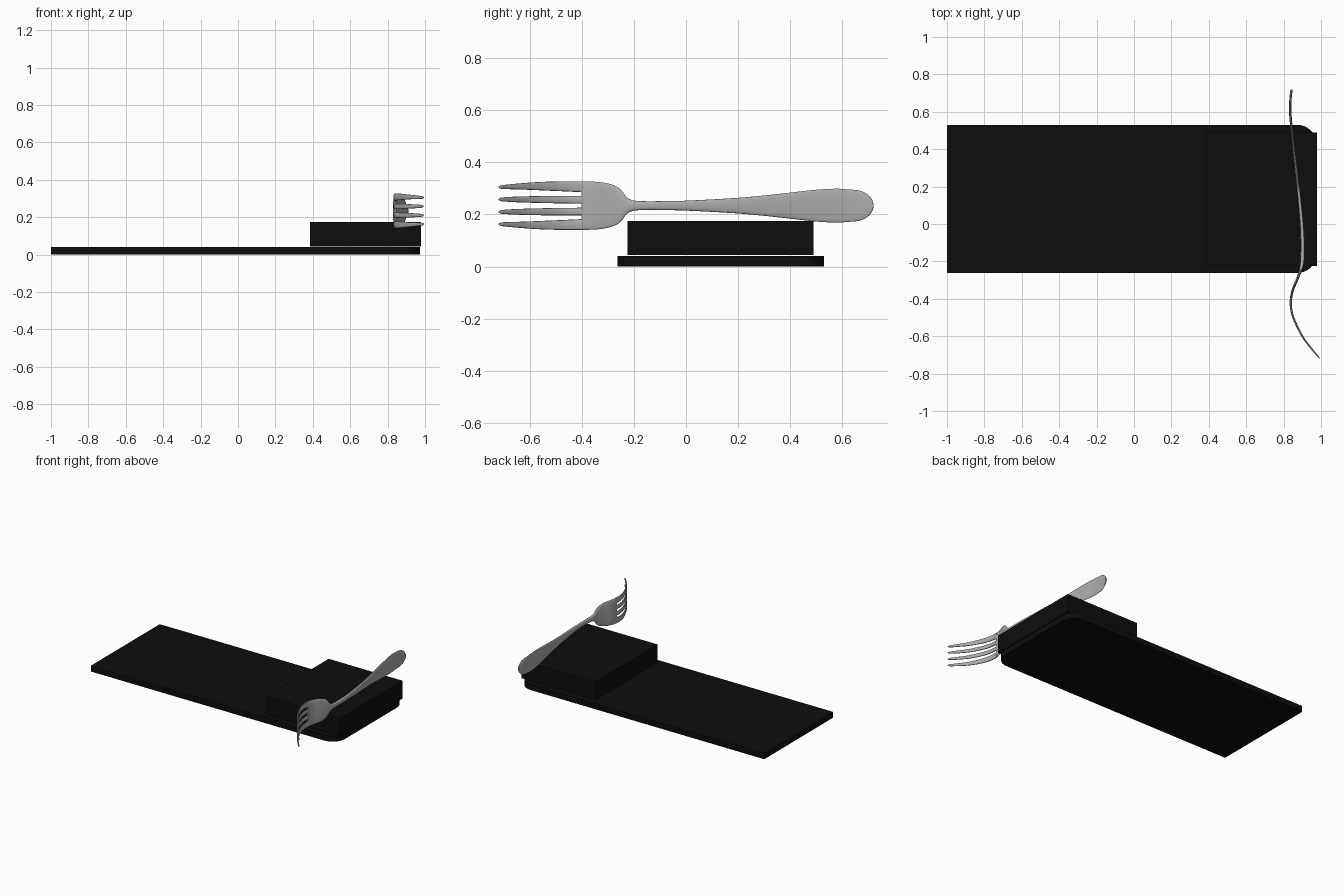
import bpy, bmesh, math
from mathutils import Vector

if "Cube" in bpy.data.objects:
    bpy.data.objects.remove(bpy.data.objects["Cube"])


def material(name, rgb):
    m = bpy.data.materials.new(name)
    m.diffuse_color = (*rgb, 1)
    m.use_nodes = True
    m.node_tree.nodes["Principled BSDF"].inputs["Base Color"].default_value = m.diffuse_color
    return m


black = material("matte black", (0.004, 0.004, 0.004))
steel = material("brushed steel", (0.40, 0.42, 0.405))


def finish(bm, name, mat, smooth=False):
    bmesh.ops.recalc_face_normals(bm, faces=bm.faces[:])
    me = bpy.data.meshes.new(name)
    bm.to_mesh(me)
    bm.free()
    me.materials.append(mat)
    ob = bpy.data.objects.new(name, me)
    bpy.context.collection.objects.link(ob)
    if smooth:
        bpy.ops.object.select_all(action='DESELECT')
        ob.select_set(True)
        bpy.context.view_layer.objects.active = ob
        bpy.ops.object.shade_smooth_by_angle(angle=math.radians(40))
    return ob


def slab(name, x0, x1, y0, y1, z0, z1, r_left=0.0, r_right=0.0):
    """Box with optional rounded vertical corners."""
    pts = []
    for cx, cy, r, a0 in ((x1, y1, r_right, 0), (x0, y1, r_left, 90),
                          (x0, y0, r_left, 180), (x1, y0, r_right, 270)):
        sx, sy = (-1 if cx == x1 else 1), (-1 if cy == y1 else 1)
        n = 8 if r else 0
        for i in range(n + 1):
            a = math.radians(a0 + 90 * i / max(n, 1))
            pts.append((cx + sx * r + r * math.cos(a), cy + sy * r + r * math.sin(a)))
    bm = bmesh.new()
    base = bm.faces.new([bm.verts.new((x, y, z0)) for x, y in pts])
    ext = bmesh.ops.extrude_face_region(bm, geom=[base], use_keep_orig=True)
    verts = [v for v in ext["geom"] if isinstance(v, bmesh.types.BMVert)]
    bmesh.ops.translate(bm, verts=verts, vec=(0, 0, z1 - z0))
    return finish(bm, name, black)


def curve(table, y):
    """Smooth interpolation through (y, value) pairs in ascending y."""
    y = min(max(y, table[0][0]), table[-1][0])
    i = max(k for k in range(len(table) - 1) if table[k][0] <= y)

    def slope(k):
        a, b = table[max(k - 1, 0)], table[min(k + 1, len(table) - 1)]
        return (b[1] - a[1]) / (b[0] - a[0])
    (ya, va), (yb, vb) = table[i], table[i + 1]
    h = yb - ya
    t = (y - ya) / h
    return ((2*t**3 - 3*t*t + 1) * va + (t**3 - 2*t*t + t) * h * slope(i)
            + (3*t*t - 2*t**3) * vb + (t**3 - t*t) * h * slope(i + 1))


# side bend of the fork (y, x) and half width of its handle and head (y, w)
BEND = [(-0.72, 0.994), (-0.66, 0.944), (-0.60, 0.900), (-0.50, 0.852), (-0.43, 0.838),
        (-0.36, 0.847), (-0.29, 0.875), (-0.23, 0.895), (-0.18, 0.901), (-0.05, 0.900),
        (0.10, 0.888), (0.30, 0.866), (0.50, 0.844), (0.60, 0.835), (0.66, 0.836), (0.72, 0.842)]
WIDTH = [(-0.40, 0.0935), (-0.34, 0.091), (-0.30, 0.085), (-0.265, 0.073), (-0.245, 0.056),
         (-0.23, 0.034), (-0.21, 0.022), (-0.18, 0.0175), (-0.10, 0.017), (0.0, 0.019),
         (0.20, 0.030), (0.30, 0.039), (0.40, 0.050), (0.50, 0.061), (0.58, 0.065), (0.64, 0.061)]
FORK_Z = 0.234


def loft(name, ys, half_width, half_thick, centre, power=1.0, sides=20):
    """Sweep a rounded section along the bent fork line."""
    bm = bmesh.new()
    rings = []
    for y in ys:
        d = 0.004
        t = Vector((curve(BEND, y + d) - curve(BEND, y - d), 2 * d, 0)).normalized()
        n = Vector((t.y, -t.x, 0))
        w, th = half_width(y), half_thick(y)
        ring = []
        for k in range(sides):
            a = 2 * math.pi * k / sides
            c, s = math.cos(a), math.sin(a)
            c = math.copysign(abs(c) ** power, c)
            s = math.copysign(abs(s) ** power, s)
            ring.append(bm.verts.new(Vector((curve(BEND, y), y, FORK_Z + centre(y) + w * s)) + n * th * c))
        rings.append(ring)
    for a, b in zip(rings, rings[1:]):
        for k in range(sides):
            j = (k + 1) % sides
            bm.faces.new((a[k], a[j], b[j], b[k]))
    bm.faces.new(rings[0])
    bm.faces.new(rings[-1])
    return finish(bm, name, steel, True)


# base plate and raised block
slab("base_plate", -1.0, 0.974, -0.262, 0.53, 0.0, 0.041, 0.008, 0.10)
slab("raised_block", 0.385, 0.978, -0.224, 0.49, 0.044, 0.175)


# fork handle and head, with a round handle end
def body_width(y):
    if y <= 0.64:
        return curve(WIDTH, y)
    return 0.061 * math.sqrt(max(1 - ((y - 0.64) / 0.08) ** 2, 0.0004))


def body_thick(y):
    t = curve([(-0.40, 0.006), (-0.28, 0.007), (-0.20, 0.010), (0.0, 0.009), (0.4, 0.007), (0.72, 0.006)], y)
    return min(t, body_width(y))


body_ys = [-0.40 + 1.04 * i / 104 for i in range(105)]
body_ys += [0.64 + 0.08 * math.sin(math.radians(90 * i / 14)) for i in range(1, 15)]
loft("fork_handle_and_head", body_ys, body_width, body_thick, lambda y: 0, 0.8, 24)

# four tapering tines, mirrored about the fork's centre line
tine_ys = [-0.395 - 0.31 * i / 30 for i in range(31)]
tine_ys += [-0.705 - 0.014 * math.sin(math.radians(90 * i / 5)) for i in range(1, 6)]


def tip(y):
    return math.sqrt(max(1 - (max(-0.705 - y, 0) / 0.014) ** 2, 0.004))


for side, sign in (("upper", 1), ("lower", -1)):
    for kind, table, root in (
            ("outer", [(-0.72, 0.071), (-0.60, 0.0745), (-0.50, 0.0745), (-0.395, 0.0725)], 0.021),
            ("inner", [(-0.72, 0.024), (-0.55, 0.0235), (-0.395, 0.0225)], 0.0145)):
        widths = [(-0.72, 0.0065), (-0.66, 0.0105), (-0.55, 0.0135 + (root - 0.0145) * 0.45),
                  (-0.46, 0.0145 + (root - 0.0145) * 0.75), (-0.395, root)]
        loft(f"{side}_{kind}_tine", tine_ys,
             lambda y, wt=widths: curve(wt, y) * tip(y),
             lambda y: curve([(-0.72, 0.0042), (-0.395, 0.006)], y) * tip(y),
             lambda y, ct=table, s=sign: s * curve(ct, y), 0.75, 16)
